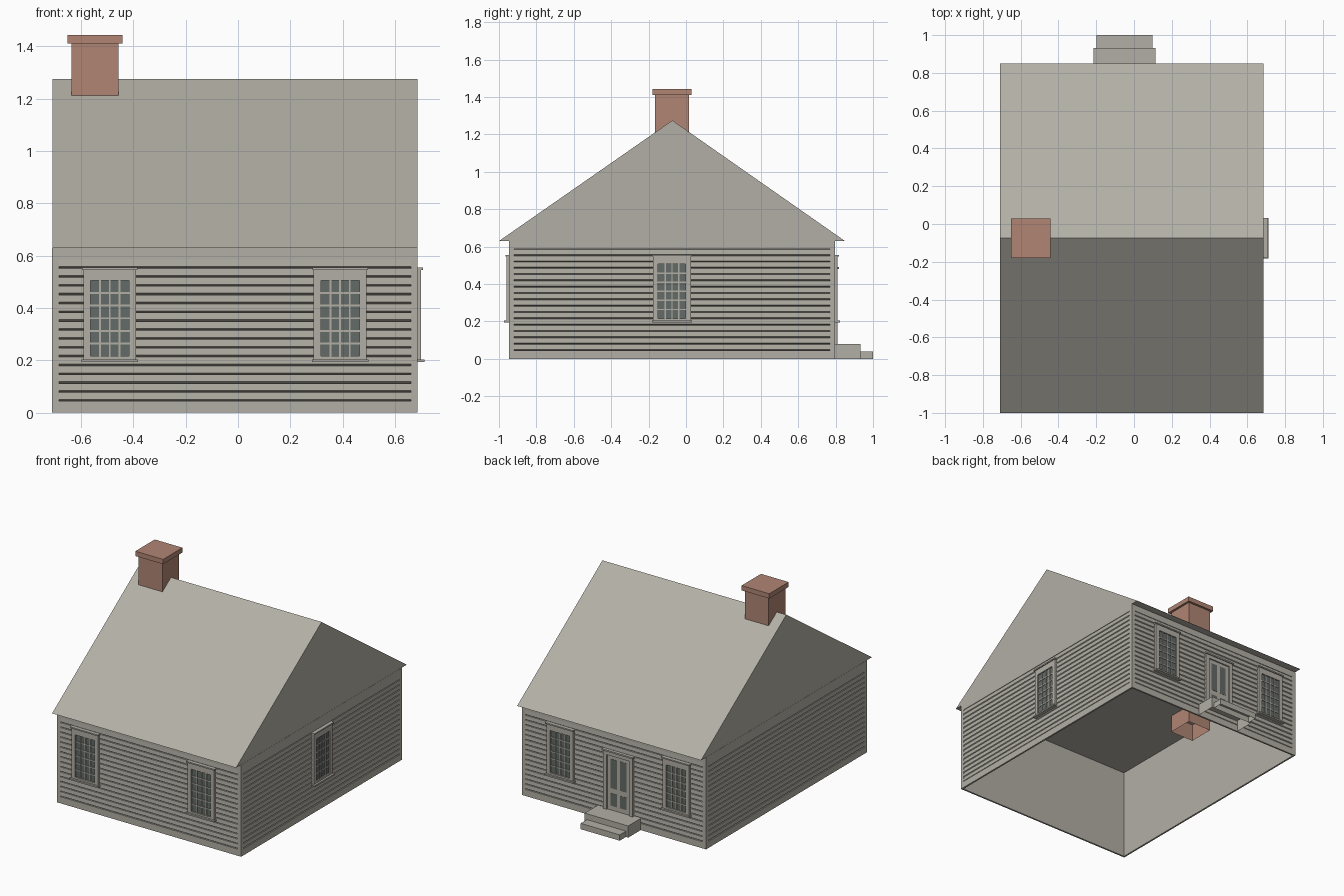
import bpy, bmesh
from mathutils import Matrix, Vector

if "Cube" in bpy.data.objects:
    bpy.data.objects.remove(bpy.data.objects["Cube"])


def material(name, rgb):
    m = bpy.data.materials.new(name)
    m.use_nodes = True
    m.diffuse_color = (*rgb, 1)
    m.node_tree.nodes["Principled BSDF"].inputs["Base Color"].default_value = (*rgb, 1)
    return m


PAINT = material("warm grey paint", (0.45, 0.43, 0.38))
GLASS = material("dark glass", (0.125, 0.145, 0.135))
BRICK = material("brick red", (0.44, 0.235, 0.175))

# Overall extents
X0, X1, Y0, Y1 = -0.71, 0.686, -0.946, 0.797
EAVE, RIDGE, RIDGE_Y = 0.63, 1.275, -0.073
SKIN = 0.012
UP = Vector((0, 0, 1))


def add_box(bm, a, b, mat=0, drop=()):
    """Box from corner a to corner b; faces whose normal is in drop are left out."""
    a, b = Vector(a), Vector(b)
    size = b - a
    place = Matrix.Translation((a + b) / 2) @ Matrix.Diagonal((*size, 1))
    verts = bmesh.ops.create_cube(bm, size=1, matrix=place)["verts"]
    faces = {f for v in verts for f in v.link_faces}
    gone = []
    for f in faces:
        f.material_index = mat
        f.normal_update()
        if any(f.normal.dot(Vector(d)) > 0.9 for d in drop):
            gone.append(f)
    bmesh.ops.delete(bm, geom=gone, context="FACES")


def finish(bm, name, mats, matrix=None):
    mesh = bpy.data.meshes.new(name)
    bm.to_mesh(mesh)
    bm.free()
    for m in mats:
        mesh.materials.append(m)
    ob = bpy.data.objects.new(name, mesh)
    bpy.context.collection.objects.link(ob)
    if matrix:
        ob.matrix_world = matrix
    return ob


def wall_frame(normal, point):
    """Local x runs along the wall, y points outward, z is up."""
    n = Vector(normal)
    u = n.cross(UP)
    m = Matrix((u, n, UP)).transposed().to_4x4()
    m.translation = point
    return m


def trim(name, length, matrix):
    """Corner boards, sill board and frieze around the siding."""
    bm = bmesh.new()
    h, w = length / 2, 0.026
    low, high = 0.045, 0.586
    for a, b, z0, z1 in ((-h, h, 0, low), (-h, h, high, EAVE),
                         (-h, -h + w, low, high), (h - w, h, low, high)):
        add_box(bm, (a, -SKIN, z0), (b, 0, z1))
    finish(bm, name, [PAINT], matrix)


def siding(name, length, matrix, boards=16):
    """Lapped boards: one stepped profile swept along the wall."""
    low, high = 0.045, 0.586
    pitch = (high - low) / boards
    profile = []
    for i in range(boards):
        z = low + i * pitch
        profile += [(-0.010, z), (-0.001, z + 0.006), (-0.003, z + pitch - 0.001)]
    profile.append((-0.010, high))
    bm = bmesh.new()
    h = length / 2 - 0.026
    rows = [[bm.verts.new((x, y, z)) for x in (h, -h)] for y, z in profile]
    for (a, b), (c, d) in zip(rows, rows[1:]):
        bm.faces.new((a, b, d, c))
    finish(bm, name, [PAINT], matrix)


def window(name, matrix):
    """Cased sash window, four panes wide and six high."""
    bm = bmesh.new()
    w, g, low, high = 0.101, 0.0735, 0.216, 0.506
    for a, b, z0, z1 in ((-w, -g, 0.2, 0.55), (g, w, 0.2, 0.55),
                         (-g, g, 0.2, low), (-g, g, high, 0.55)):
        add_box(bm, (a, -SKIN, z0), (b, 0.013, z1))
    add_box(bm, (-w - 0.007, -SKIN, 0.194), (w + 0.007, 0.026, 0.204))
    add_box(bm, (-w - 0.005, -SKIN, 0.546), (w + 0.005, 0.020, 0.555))
    add_box(bm, (-g, 0, low), (g, 0.004, high), 1)
    bar = 0.0035
    for i in range(1, 4):
        x = -g + 2 * g * i / 4
        add_box(bm, (x - bar, 0.002, low), (x + bar, 0.009, high))
    for i in range(1, 6):
        z = low + (high - low) * i / 6
        add_box(bm, (-g, 0.002, z - bar), (g, 0.0085, z + bar))
    finish(bm, name, [PAINT, GLASS], matrix)


def door(name, matrix):
    """Cased door with two tall panes over two short ones."""
    bm = bmesh.new()
    w, inner, low, high = 0.112, 0.085, 0.08, 0.48
    for s in (-1, 1):
        a, b = sorted((s * w, s * inner))
        add_box(bm, (a, -SKIN, low), (b, 0.013, high))
    add_box(bm, (-inner, -SKIN, 0.455), (inner, 0.013, high))
    add_box(bm, (-w - 0.006, -SKIN, high), (w + 0.006, 0.020, 0.49))
    add_box(bm, (-inner, -SKIN, low), (inner, 0.004, 0.455))
    for s in (-1, 1):
        a, b = sorted((s * 0.012, s * 0.060))
        for z0, z1 in ((0.11, 0.195), (0.23, 0.43)):
            add_box(bm, (a, 0.003, z0), (b, 0.0055, z1), 1)
    finish(bm, name, [PAINT, GLASS], matrix)


# Wall shell, open above and below
bm = bmesh.new()
add_box(bm, (X0 + SKIN, Y0 + SKIN, 0), (X1 - SKIN, Y1 - SKIN, EAVE), drop=(UP, -UP))
finish(bm, "wall_shell", [PAINT])

# Trim and siding on all four walls
mid_x, mid_y = (X0 + X1) / 2, (Y0 + Y1) / 2
walls = {
    "front": ((0, -1, 0), (mid_x, Y0, 0), X1 - X0),
    "back": ((0, 1, 0), (mid_x, Y1, 0), X1 - X0),
    "left": ((1, 0, 0), (X1, mid_y, 0), Y1 - Y0),
    "right": ((-1, 0, 0), (X0, mid_y, 0), Y1 - Y0),
}
for side, (normal, point, length) in walls.items():
    frame = wall_frame(normal, point)
    trim(side + "_wall_trim", length, frame)
    siding(side + "_wall_siding", length, frame)

# Windows and door
DOOR_X = -0.05
for label, x in (("right", DOOR_X - 0.44), ("left", DOOR_X + 0.44)):
    window("front_window_" + label, wall_frame((0, -1, 0), (x, Y0, 0)))
    window("back_window_" + label, wall_frame((0, 1, 0), (x, Y1, 0)))
window("side_window", wall_frame((1, 0, 0), (X1, -0.075, 0)))
door("back_door", wall_frame((0, 1, 0), (DOOR_X, Y1, 0)))

# Gabled roof, a closed prism whose underside is the ceiling
bm = bmesh.new()
ends = [[bm.verts.new((x, y, z)) for y, z in ((-1, EAVE), (0.85, EAVE), (RIDGE_Y, RIDGE))]
        for x in (X0 + 0.001, X1 - 0.001)]
bm.faces.new(ends[0])
bm.faces.new(ends[1])
for i in range(3):
    j = (i + 1) % 3
    bm.faces.new((ends[0][i], ends[0][j], ends[1][j], ends[1][i]))
bmesh.ops.recalc_face_normals(bm, faces=bm.faces)
finish(bm, "gabled_roof", [PAINT])

# Chimney: shaft open at the bottom, with a wider cap
cx, cy = -0.547, -0.075
bm = bmesh.new()
add_box(bm, (cx - 0.09, cy - 0.09, 0.51), (cx + 0.09, cy + 0.09, 1.41), drop=(-UP,))
finish(bm, "chimney_shaft", [BRICK])
bm = bmesh.new()
add_box(bm, (cx - 0.105, cy - 0.105, 1.41), (cx + 0.105, cy + 0.105, 1.443))
finish(bm, "chimney_cap", [BRICK])

# Back steps, hollow underneath
for name, half, y0, y1, top in (("upper_step", 0.165, Y1, 0.933, 0.08),
                                ("lower_step", 0.148, 0.933, 1.0, 0.04)):
    bm = bmesh.new()
    add_box(bm, (DOOR_X - half, y0, 0), (DOOR_X + half, y1, top), drop=(-UP, (0, -1, 0)))
    finish(bm, name, [PAINT])
